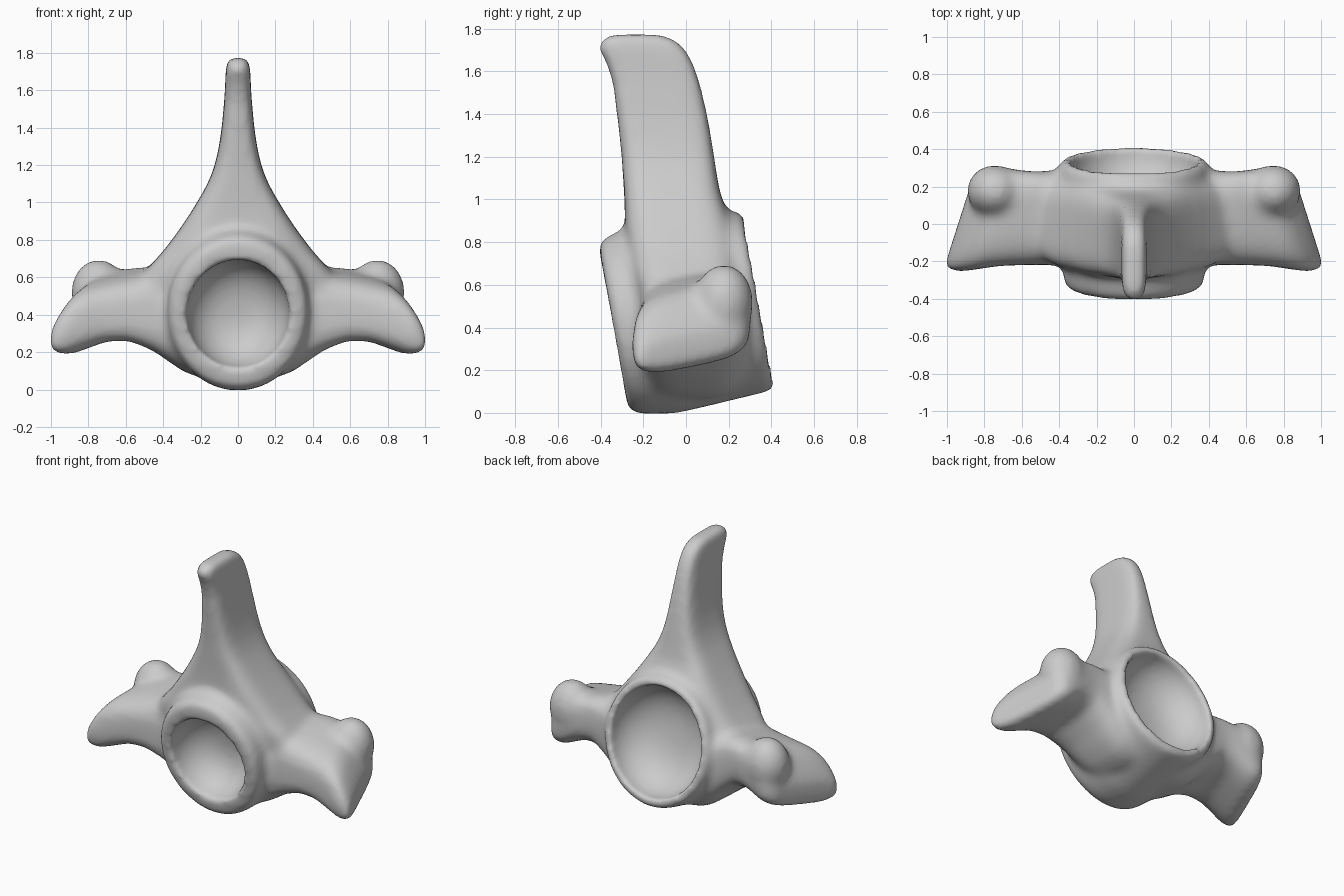
import bpy, bmesh, math
from mathutils import Matrix, Vector

cube = bpy.data.objects.get("Cube")
if cube:
    bpy.data.objects.remove(cube)

TILT = Matrix.Translation((0, 0, 0.465)) @ Matrix.Rotation(math.radians(10.3), 4, 'X')


def superellipse(a0, a1, b0, b1, power, n=40):
    """Rounded rectangle outline spanning a0..a1 by b0..b1."""
    pts = []
    for i in range(n):
        t = 2 * math.pi * i / n
        c, s = math.cos(t), math.sin(t)
        u = math.copysign(abs(c) ** (2 / power), c)
        v = math.copysign(abs(s) ** (2 / power), s)
        pts.append(((a0 + a1 + u * (a1 - a0)) / 2, (b0 + b1 + v * (b1 - b0)) / 2))
    return pts


def loft(bm, rings):
    """Skin a closed tube through the rings and cap both ends."""
    vs = [[bm.verts.new(p) for p in ring] for ring in rings]
    n = len(vs[0])
    faces = [bm.faces.new((a[i], a[(i + 1) % n], b[(i + 1) % n], b[i]))
             for a, b in zip(vs, vs[1:]) for i in range(n)]
    faces += [bm.faces.new(vs[0]), bm.faces.new(vs[-1])]
    bmesh.ops.recalc_face_normals(bm, faces=faces)


def lathe(bm, profile):
    """Rings of (position, x radius, z radius) on the tilted body axis."""
    loft(bm, [[TILT @ Vector((x, a, z)) for x, z in superellipse(-rx, rx, -rz, rz, 2, 48)]
              for a, rx, rz in profile])


def bowl(bm, rim, depth, rx, rz):
    """Rounded hollow going inwards from a rim position, flared outside it."""
    inward = -math.copysign(1, rim)
    profile = [(rim - inward * 0.08, rx + 0.05, rz + 0.05)]
    for i in range(12):
        t = math.radians(7.8 * i)
        k = math.cos(t) ** 0.8
        profile.append((rim + inward * depth * math.sin(t), rx * k, rz * k))
    lathe(bm, profile)


def to_object(bm, name):
    mesh = bpy.data.meshes.new(name)
    bm.to_mesh(mesh)
    bm.free()
    ob = bpy.data.objects.new(name, mesh)
    bpy.context.collection.objects.link(ob)
    return ob


bm = bmesh.new()

# Drum shaped body
lathe(bm, [(-0.347, 0.35, 0.39), (-0.322, 0.375, 0.415), (-0.25, 0.38, 0.435),
           (-0.13, 0.39, 0.452), (0, 0.395, 0.447), (0.2, 0.405, 0.435),
           (0.325, 0.4, 0.428), (0.347, 0.387, 0.415)])

# Upright blade: height, half width, front y, back y
blade = [(0.4, 0.56, -0.22, 0.26), (0.55, 0.55, -0.23, 0.26), (0.64, 0.49, -0.255, 0.26),
         (0.74, 0.4, -0.27, 0.25), (0.86, 0.31, -0.285, 0.22), (0.95, 0.25, -0.287, 0.19),
         (1.03, 0.202, -0.29, 0.16), (1.1, 0.163, -0.295, 0.147), (1.18, 0.13, -0.3, 0.135),
         (1.28, 0.105, -0.31, 0.12), (1.4, 0.087, -0.325, 0.1), (1.55, 0.073, -0.345, 0.065),
         (1.64, 0.068, -0.375, 0.035), (1.71, 0.066, -0.415, -0.005),
         (1.755, 0.061, -0.395, -0.06), (1.775, 0.045, -0.35, -0.13)]
loft(bm, [[(x, y, z) for x, y in superellipse(-w, w, y0, y1, 4.5)] for z, w, y0, y1 in blade])

# Side wings: x, bottom, top, front y, back y; rear half swept inwards and up
wing = [(0.1, 0.065, 0.68, -0.2, 0.26), (0.22, 0.068, 0.68, -0.21, 0.28),
        (0.3, 0.1, 0.66, -0.22, 0.29), (0.38, 0.145, 0.64, -0.22, 0.29),
        (0.46, 0.19, 0.62, -0.22, 0.285), (0.6, 0.235, 0.585, -0.22, 0.28),
        (0.72, 0.232, 0.565, -0.225, 0.29), (0.84, 0.193, 0.54, -0.245, 0.3),
        (0.91, 0.168, 0.49, -0.255, 0.305), (0.965, 0.168, 0.41, -0.25, 0.3),
        (1.005, 0.19, 0.33, -0.23, 0.26)]
for side in (-1, 1):
    rings = []
    for x, z0, z1, y0, y1 in wing:
        lift = 0.2 * min(1, max(0, (x - 0.3) / 0.3))
        sweep = 0.32 * min(1, max(0, (x - 0.4) / 0.5))
        rings.append([(side * (x - sweep * (y + 0.2)), y, z + lift * (y + 0.2))
                      for y, z in superellipse(y0, y1, z0, z1, 3.5)])
    loft(bm, rings)
    # Rear knob on each wing, a broad upright swelling
    bmesh.ops.create_uvsphere(bm, u_segments=24, v_segments=16, radius=1,
                              matrix=Matrix.Translation((side * 0.745, 0.177, 0.518))
                              @ Matrix.Diagonal((0.15, 0.14, 0.18, 1)))
bone = to_object(bm, "vertebra")

# Bowl cutters for the hollow ends
bm = bmesh.new()
bowl(bm, -0.338, 0.24, 0.275, 0.292)
bowl(bm, 0.335, 0.24, 0.34, 0.365)
cutter = to_object(bm, "bowl_cutter")
cutter.hide_render = True
cutter.hide_viewport = True


def fuse(iterations):
    """Merge overlapping parts into one skin and soften the joints."""
    remesh = bone.modifiers.new("fuse", 'REMESH')
    remesh.mode = 'VOXEL'
    remesh.voxel_size = 0.018
    soft = bone.modifiers.new("soften", 'SMOOTH')
    soft.factor = 0.5
    soft.iterations = iterations


fuse(18)
cut = bone.modifiers.new("hollow", 'BOOLEAN')
cut.operation = 'DIFFERENCE'
cut.solver = 'EXACT'
cut.object = cutter
fuse(6)

# Bake the modifiers into the finished form
graph = bpy.context.evaluated_depsgraph_get()
mesh = bpy.data.meshes.new_from_object(bone.evaluated_get(graph))
bone.modifiers.clear()
bone.data = mesh
bpy.data.objects.remove(cutter)

# Plain grey material and smooth shading
grey = bpy.data.materials.new("bone_grey")
grey.use_nodes = True
colour = (0.6, 0.6, 0.6, 1)
grey.diffuse_color = colour
grey.node_tree.nodes["Principled BSDF"].inputs["Base Color"].default_value = colour
mesh.materials.clear()
mesh.materials.append(grey)
for p in mesh.polygons:
    p.material_index = 0
    p.use_smooth = True
